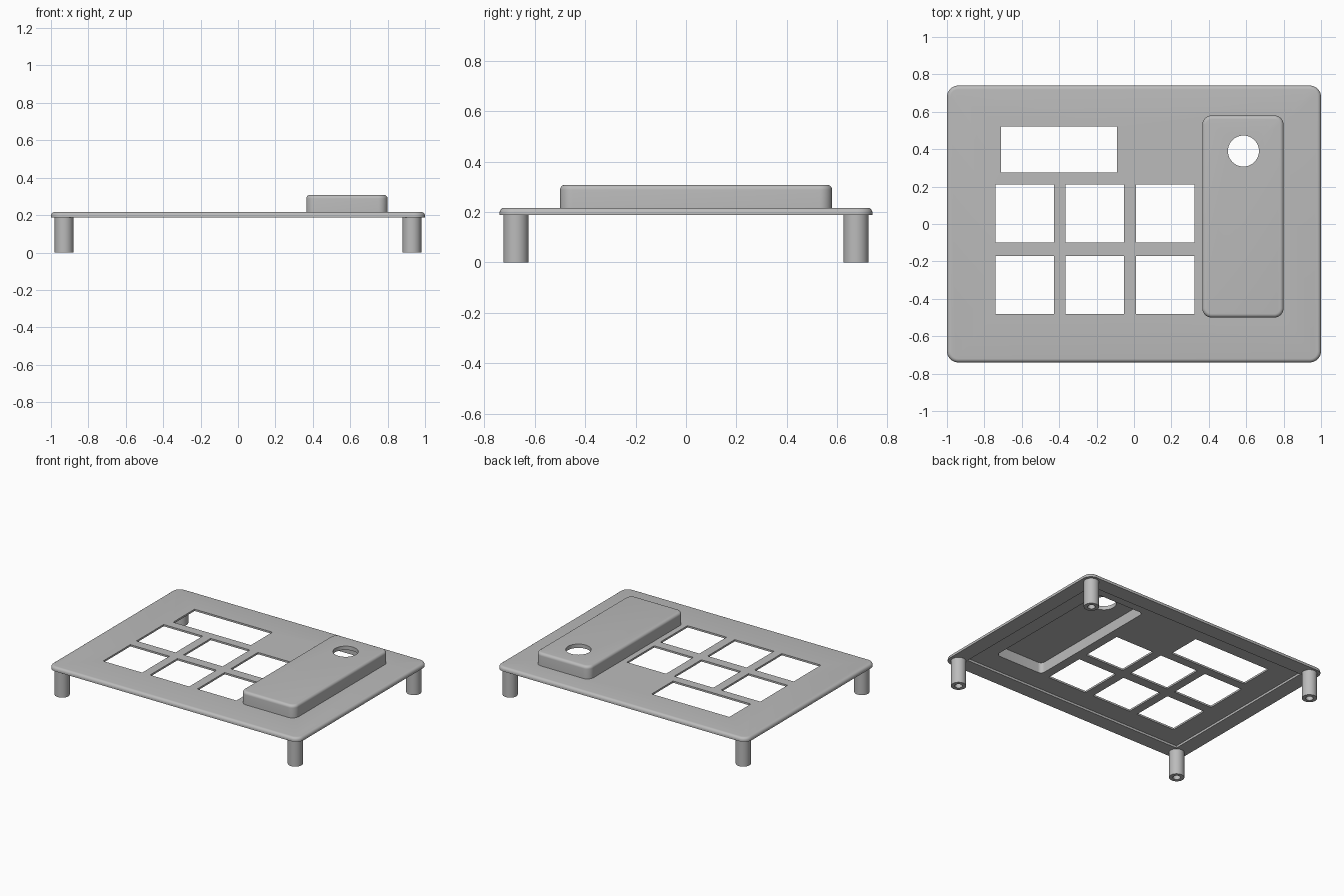
import bpy, bmesh, math

if "Cube" in bpy.data.objects:
    bpy.data.objects.remove(bpy.data.objects["Cube"])

grey = bpy.data.materials.new("plain grey")
grey.diffuse_color = (0.5, 0.5, 0.5, 1)
grey.use_nodes = True
grey.node_tree.nodes["Principled BSDF"].inputs["Base Color"].default_value = grey.diffuse_color


def outline(x0, x1, y0, y1, r, seg=8):
    """Counter-clockwise rectangle with rounded corners."""
    if r <= 0:
        return [(x0, y0), (x1, y0), (x1, y1), (x0, y1)]
    pts = []
    for k, (cx, cy) in enumerate([(x1 - r, y1 - r), (x0 + r, y1 - r),
                                  (x0 + r, y0 + r), (x1 - r, y0 + r)]):
        for i in range(seg + 1):
            a = math.pi / 2 * (k + i / seg)
            pts.append((cx + r * math.cos(a), cy + r * math.sin(a)))
    return pts


def stack(name, rings):
    """Closed solid from a list of (outline, z) rings, bottom to top."""
    bm = bmesh.new()
    loops = [[bm.verts.new((x, y, z)) for x, y in pts] for pts, z in rings]
    n = len(loops[0])
    for a, b in zip(loops, loops[1:]):
        for i in range(n):
            j = (i + 1) % n
            bm.faces.new((a[i], a[j], b[j], b[i]))
    bm.faces.new(loops[0][::-1])
    bm.faces.new(loops[-1])
    me = bpy.data.meshes.new(name)
    bm.to_mesh(me)
    bm.free()
    me.materials.append(grey)
    ob = bpy.data.objects.new(name, me)
    bpy.context.collection.objects.link(ob)
    return ob


def slab(name, x0, x1, y0, y1, z0, z1, r=0.0, fillet=0.0, seg=6):
    """Rounded slab with an optional fillet around its top edge."""
    rings = [(outline(x0, x1, y0, y1, r), z0)]
    if fillet:
        for i in range(seg + 1):
            a = math.pi / 2 * i / seg
            d = fillet * (1 - math.cos(a))
            rings.append((outline(x0 + d, x1 - d, y0 + d, y1 - d, r - d),
                          z1 - fillet + fillet * math.sin(a)))
    else:
        rings.append((outline(x0, x1, y0, y1, r), z1))
    return stack(name, rings)


def circle(cx, cy, r, n=40):
    return [(cx + r * math.cos(2 * math.pi * i / n),
             cy + r * math.sin(2 * math.pi * i / n)) for i in range(n)]


def combine(target, other, operation):
    mod = target.modifiers.new(operation.lower(), 'BOOLEAN')
    mod.operation, mod.solver, mod.object = operation, 'EXACT', other
    bpy.context.view_layer.objects.active = target
    bpy.ops.object.modifier_apply(modifier=mod.name)
    bpy.data.objects.remove(other)


def smooth(ob):
    bpy.ops.object.select_all(action='DESELECT')
    ob.select_set(True)
    bpy.context.view_layer.objects.active = ob
    bpy.ops.object.shade_smooth_by_angle(angle=math.radians(30))


# Face plate with a shallow recess underneath
plate = slab("face_plate", -1, 1, -0.74, 0.74, 0.188, 0.217, 0.06, 0.02)
combine(plate, slab("recess", -0.89, 0.89, -0.63, 0.63, 0.1, 0.204), 'DIFFERENCE')

# Raised hollow housing on the right
combine(plate, slab("housing", 0.365, 0.8, -0.5, 0.58, 0.208, 0.308, 0.05, 0.02), 'UNION')
combine(plate, slab("cavity", 0.39, 0.775, -0.475, 0.555, 0.1, 0.28, 0.03), 'DIFFERENCE')

# Display window, key windows and round hole
combine(plate, slab("display_window", -0.71, -0.09, 0.275, 0.52, 0.1, 0.4), 'DIFFERENCE')
for x in (-0.74, -0.365, 0.012):
    for y in (-0.48, -0.1):
        combine(plate, slab("key_window", x, x + 0.312, y, y + 0.31, 0.1, 0.4), 'DIFFERENCE')
combine(plate, stack("round_hole", [(circle(0.585, 0.39, 0.083), z) for z in (0.1, 0.4)]),
        'DIFFERENCE')
smooth(plate)

# Four standoffs with screw holes from below
for sx, side in ((-1, "left"), (1, "right")):
    for sy, end in ((-1, "front"), (1, "back")):
        x, y = sx * 0.93, sy * 0.675
        post = stack(f"{end}_{side}_standoff",
                     [(circle(x, y, r), z) for r, z in
                      ((0.025, 0.15), (0.025, 0), (0.05, 0), (0.05, 0.206))])
        smooth(post)
